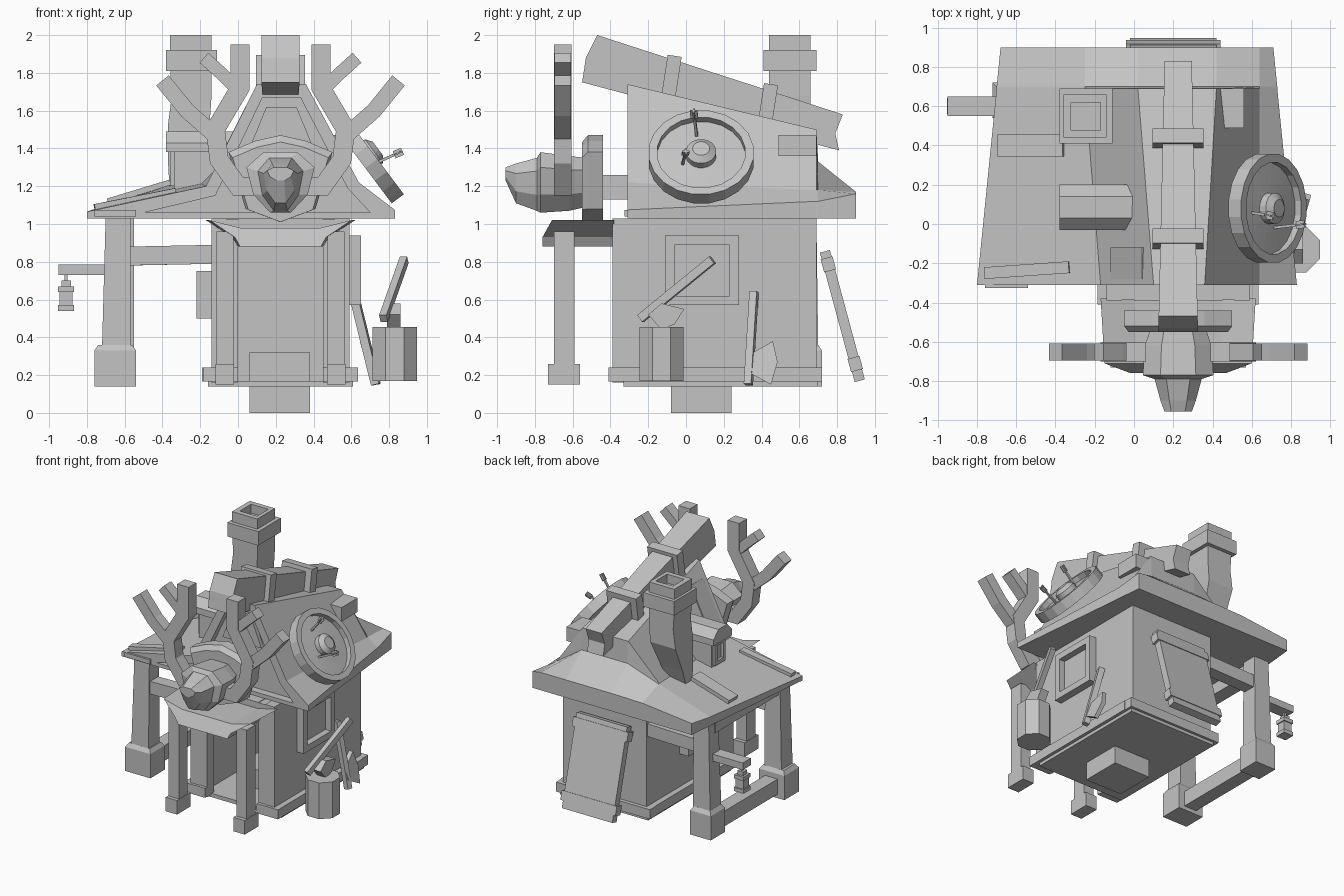
import bpy, bmesh, math
from mathutils import Vector, Matrix

if "Cube" in bpy.data.objects:
    bpy.data.objects.remove(bpy.data.objects["Cube"])

grey = bpy.data.materials.new("plain_grey")
grey.use_nodes = True
GREY = (0.55, 0.55, 0.55, 1)
grey.diffuse_color = GREY
grey.node_tree.nodes["Principled BSDF"].inputs["Base Color"].default_value = GREY
MID = 0.225  # centre line of the house


def loft(name, rings, mat=None):
    """Closed solid skinned through matching rings of points."""
    bm = bmesh.new()
    rows = [[bm.verts.new(p) for p in r] for r in rings]
    n = len(rows[0])
    for a, b in zip(rows, rows[1:]):
        for i in range(n):
            j = (i + 1) % n
            bm.faces.new((a[i], a[j], b[j], b[i]))
    bm.faces.new(rows[0][::-1])
    bm.faces.new(rows[-1])
    if mat:
        bm.transform(mat)
    bmesh.ops.recalc_face_normals(bm, faces=bm.faces)
    me = bpy.data.meshes.new(name)
    bm.to_mesh(me)
    bm.free()
    me.materials.append(grey)
    ob = bpy.data.objects.new(name, me)
    bpy.context.collection.objects.link(ob)
    return ob


def rect(x0, x1, y0, y1, z):
    return [(x0, y0, z), (x1, y0, z), (x1, y1, z), (x0, y1, z)]


def box(name, x0, x1, y0, y1, z0, z1):
    return loft(name, [rect(x0, x1, y0, y1, z0), rect(x0, x1, y0, y1, z1)])


def prism_y(name, pts, y0, y1):
    return loft(name, [[(x, y, z) for x, z in pts] for y in (y0, y1)])


def prism_x(name, pts, x0, x1):
    return loft(name, [[(x, y, z) for y, z in pts] for x in (x0, x1)])


def beam(name, p, q, w, d):
    p, q = Vector(p), Vector(q)
    m = Matrix.Translation(p) @ (q - p).to_track_quat('Z', 'Y').to_matrix().to_4x4()
    h = (q - p).length
    return loft(name, [rect(-w/2, w/2, -d/2, d/2, z) for z in (0, h)], m)


def circle(r, z, n):
    return [(r*math.cos(2*math.pi*(i+.5)/n), r*math.sin(2*math.pi*(i+.5)/n), z) for i in range(n)]


def ribbon(name, path, w, y0, y1):
    """Flat mitred strip following a path in the xz plane."""
    pts = [Vector(p) for p in path]
    left, right = [], []
    for i, p in enumerate(pts):
        d0 = (p - pts[i-1]).normalized() if i else (pts[1] - p).normalized()
        d1 = (pts[i+1] - p).normalized() if i < len(pts)-1 else d0
        t = (d0 + d1).normalized()
        off = Vector((-t.y, t.x)) * (w/2) / max(t.dot(d0), .5)
        left.append(p + off)
        right.append(p - off)
    return prism_y(name, left + right[::-1], y0, y1)


def frame(name, x0, x1, y0, y1, z0, z1, t):
    box(name + "_bottom", x0, x1, y0, y1, z0, z0+t)
    box(name + "_top", x0, x1, y0, y1, z1-t, z1)
    box(name + "_front_side", x0, x1, y0, y0+t, z0+t, z1-t)
    box(name + "_rear_side", x0, x1, y1-t, y1, z0+t, z1-t)


# House walls with an open doorway
box("left_wall", -.14, -.06, -.39, .69, .16, 1.03)
box("right_wall", .51, .59, -.39, .69, .16, 1.03)
box("back_wall", -.06, .51, .61, .69, .16, 1.03)
box("door_header", 0, .45, -.39, -.3, .88, 1.03)
box("floor", -.16, .61, -.33, .70, .14, .17)
box("foundation_block", .06, .38, -.08, .24, 0, .32)
box("back_plinth", -.19, .63, .64, .72, .165, .24)
for side, s in (("left", -1), ("right", 1)):
    def span(a, b):
        return sorted((MID + s*a, MID + s*b))
    box(side + "_door_jamb", *span(.225, .3), -.385, -.3, .16, 1.025)
    box(side + "_plinth", *span(.33, .41), -.41, .65, .165, .24)
    box(side + "_front_plinth", *span(.225, .34), -.41, -.32, .165, .24)
    # Porch posts
    box(side + "_porch_post", *span(.25, .34), -.70, -.59, .25, .96)
    box(side + "_porch_foot", *span(.245, .345), -.73, -.56, .15, .26)

# Porch canopy, with raised wings
canopy = [(-.17, 1.02), (-.03, .93), (0, .88), (.45, .88), (.48, .93), (.62, 1.02),
          (.45, .98), (0, .98)]
loft("porch_canopy", [[(MID + (x-MID)*k, y - (.05 if z < .95 and y < -.5 else 0), z)
                       for x, z in canopy] for y, k in ((-.71, .95), (-.38, 1))])

# Main roof, swept from the high front gable to the low hipped back
front = [(-.8, 1.03), (-.8, 1.065), (-.17, 1.2), (.10, 1.74), (.36, 1.74),
         (.64, 1.22), (.83, 1.075), (.83, 1.03)]
rear = [(-.7, 1.03), (-.7, 1.10), (-.25, 1.24), (.02, 1.5), (.42, 1.5),
        (.64, 1.18), (.73, 1.12), (.73, 1.03)]
eave = [(-.68, 1.03), (-.68, 1.12), (-.25, 1.165), (.02, 1.17), (.42, 1.17),
        (.64, 1.17), (.71, 1.16), (.71, 1.03)]
roof = loft("roof", [[(x, -.31, z) for x, z in front],
                     [(x, .69, z) for x, z in rear],
                     [(x, .70, min(z, 1.33)) for x, z in rear],
                     [(x, .90, z) for x, z in eave]])
cutter = prism_y("gable_recess", [(-.5, 1.06), (-.12, 1.15), (.13, 1.67), (.33, 1.67),
                                  (.58, 1.19), (.7, 1.06)], -.4, -.25)
cutter.hide_render = True
mod = roof.modifiers.new("recess", 'BOOLEAN')
mod.object = cutter
mod.solver = 'EXACT'
bpy.context.view_layer.objects.active = roof
bpy.ops.object.modifier_apply(modifier="recess")
bpy.data.objects.remove(cutter)
prism_y("gable_panel", [(.06, 1.4), (.15, 1.62), (.31, 1.62), (.40, 1.4)], -.28, -.24)

# Loose roof boards
beam("front_roof_board", (-.76, -.25, 1.09), (-.33, -.22, 1.175), .06, .03)
beam("rear_roof_board", (-.69, .40, 1.12), (-.36, .40, 1.22), .11, .03)
beam("upper_roof_board", (-.11, -.2, 1.30), (.05, -.2, 1.62), .16, .02)
box("low_front_board", -.76, -.54, -.325, -.2, 1.04, 1.075)

# Ridge beam with notched ends and straps
ridge = prism_x("ridge_beam", [(-.47, 2), (-.53, 1.88), (-.55, 1.75), (.81, 1.39),
                               (.79, 1.48), (.83, 1.58)], -1, 1)
for v in ridge.data.vertices:
    v.co.x = MID + v.co.x * (.1 - .03*(v.co.y + .5)/1.3)
for name, y, z in (("front_strap", -.07, 1.77), ("rear_strap", .44, 1.62)):
    beam(name, (MID, y-.03, z-.14), (MID, y+.01, z+.12), .26, .075)

# Chimney with a collar and hollow top, tapering into the roof
loft("chimney_shaft", [rect(-.36, -.22, .44, .5, 1.14), rect(-.37, -.18, .44, .57, 1.32),
                       rect(-.37, -.15, .44, .66, 1.53), rect(-.35, -.14, .44, .66, 1.68),
                       rect(-.36, -.14, .44, .66, 1.83)])
box("chimney_collar", -.38, -.11, .41, .69, 1.81, 1.92)
loft("chimney_top", [rect(-.36, -.14, .44, .66, 1.91), rect(-.36, -.14, .44, .66, 2),
                     rect(-.32, -.17, .48, .62, 2), rect(-.32, -.17, .48, .62, 1.93)])

# Dormer on the left slope and a bracket on the right slope
box("dormer_body", -.34, .02, 0, .17, 1.14, 1.40)
prism_x("dormer_roof", [(-.03, 1.38), (-.03, 1.43), (.03, 1.49), (.14, 1.49), (.20, 1.43),
                        (.20, 1.38)], -.38, .02)
frame("dormer_window", -.36, -.34, .02, .15, 1.2, 1.38, .03)
box("roof_bracket", .42, .56, .49, .69, 1.36, 1.47)

# Round shield with boss, and two arrows
tilt = Matrix.Translation((.68, .08, 1.355)) @ Vector((.8, 0, .6)).to_track_quat('Z', 'Y').to_matrix().to_4x4()
loft("shield", [circle(r, h, 20) for r, h in ((.28, -.04), (.28, .04), (.235, .04),
                (.235, 0), (.08, .01), (.08, .05), (.045, .075))], tilt)
for name, p, q in (("low_arrow", (.70, -.02, 1.31), (.87, 0, 1.385)),
                   ("high_arrow", (.58, .06, 1.44), (.71, .04, 1.60))):
    p, q = Vector(p), Vector(q)
    beam(name + "_shaft", p, q, .014, .014)
    beam(name + "_vane", p.lerp(q, .75), q, .04, .008)
    beam(name + "_cross_vane", p.lerp(q, .75), q, .008, .04)

# Mounted head on a plaque
box("mount_bar", .14, .31, -.46, -.25, 1.13, 1.26)
plaque = [(.225, 1.01), (.41, 1.08), (.50, 1.38), (.36, 1.44), (.225, 1.47), (.09, 1.44),
          (-.05, 1.38), (.04, 1.08)]
loft("plaque", [[(MID + (x-MID)*k, y, 1.02 + (z-1.02)*k) for x, z in plaque]
                for y, k in ((-.44, 1), (-.52, 1), (-.55, .92))])
shape = [(-.3, 0), (.3, 0), (.8, .3), (1, .75), (.5, 1), (-.5, 1), (-1, .75), (-.8, .3)]
head = ((-.53, .14, 1.09, 1.35), (-.62, .17, 1.07, 1.36), (-.77, .18, 1.06, 1.38),
        (-.79, .12, 1.07, 1.35), (-.90, .09, 1.11, 1.32), (-.955, .07, 1.23, 1.30))
loft("animal_head", [[(MID + u*w, y, a + v*(b-a)) for u, v in shape] for y, w, a, b in head])
antler = (("trunk", [(.3, 1.2), (.45, 1.2), (.55, 1.34), (.57, 1.5), (.44, 1.72), (.44, 1.95)], .1),
          ("inner_tine", [(.43, 1.69), (.53, 1.79), (.63, 1.88)], .07),
          ("outer_tine", [(.55, 1.45), (.72, 1.60), (.85, 1.76)], .085))
for side, s in (("left", -1), ("right", 1)):
    for part, path, w in antler:
        inset = 0 if part == "trunk" else .004
        ribbon(f"{side}_antler_{part}", [(MID + s*(x-MID), z) for x, z in path], w,
               -.70 + inset, -.605 - inset)

# Side lean-to: posts, feet, beams
for name, x, y, r in (("front", -.65, -.23, .11), ("rear", -.63, .63, .09)):
    loft(name + "_lean_post", [rect(x-.07, x+.08, y-.07, y+.07, .34),
                               rect(x-.05, x+.08, y-.06, y+.06, 1.06)])
    loft(name + "_lean_foot", [rect(x-r, x+r, y-.09, y+.09, .14), rect(x-r, x+r, y-.09, y+.09, .33),
                               rect(x-r+.02, x+r-.02, y-.07, y+.07, .36)])
    beam(name + "_tie_beam", (x+.05, y, .83), (-.1, y, .84), .1, .1)
box("ground_beam", -.70, -.59, -.2, .62, .17, .29)
box("lean_top_beam", -.69, -.58, -.2, .62, .94, 1.05)

# Lantern on an arm
box("lantern_arm", -.95, -.66, .55, .65, .73, .785)
box("lantern_hook", -.918, -.902, .592, .608, .66, .74)
for name, r, z0, z1 in (("cap", .042, .64, .67), ("glass", .034, .57, .64),
                        ("base", .042, .54, .57), ("knob", .025, .67, .70)):
    box("lantern_" + name, -.91-r, -.91+r, .6-r, .6+r, z0, z1)

# Windows on both side walls
frame("right_window", .58, .65, -.11, .28, .57, .94, .05)
box("right_window_pane", .58, .60, -.07, .24, .6, .9)
frame("left_window", -.22, -.13, -.02, .28, .5, .75, .05)
box("left_window_pane", -.16, -.13, 0, .26, .52, .73)

# Door board leaning on the back wall, with a batten near each end
top, foot = Vector((.2, .735, .855)), Vector((.2, .92, .17))
beam("leaning_door", top, foot, .44, .055)
for name, a, b in (("upper", .05, .15), ("lower", .82, .92)):
    beam(name + "_door_batten", top.lerp(foot, a), top.lerp(foot, b), .48, .065)

# Chopping stump and hatchet
loft("stump", [circle(.127, z, 8) for z in (.17, .455)], Matrix.Translation((.83, -.13, 0)))
beam("hatchet_handle", (.77, -.24, .50), (.88, .14, .81), .04, .045)
prism_x("hatchet_head", [(-.20, .52), (-.13, .58), (-.01, .55), (-.06, .47), (-.13, .44)], .79, .86)

# Tall axe leaning on the right wall
beam("axe_handle", (.73, .33, .15), (.61, .36, .64), .04, .045)
loft("axe_head", [[(x + d, y, z) for x, y, z in ((.72, .32, .22), (.69, .32, .30), (.66, .46, .38),
                   (.69, .485, .27), (.73, .45, .15))] for d in (-.015, .02)])
